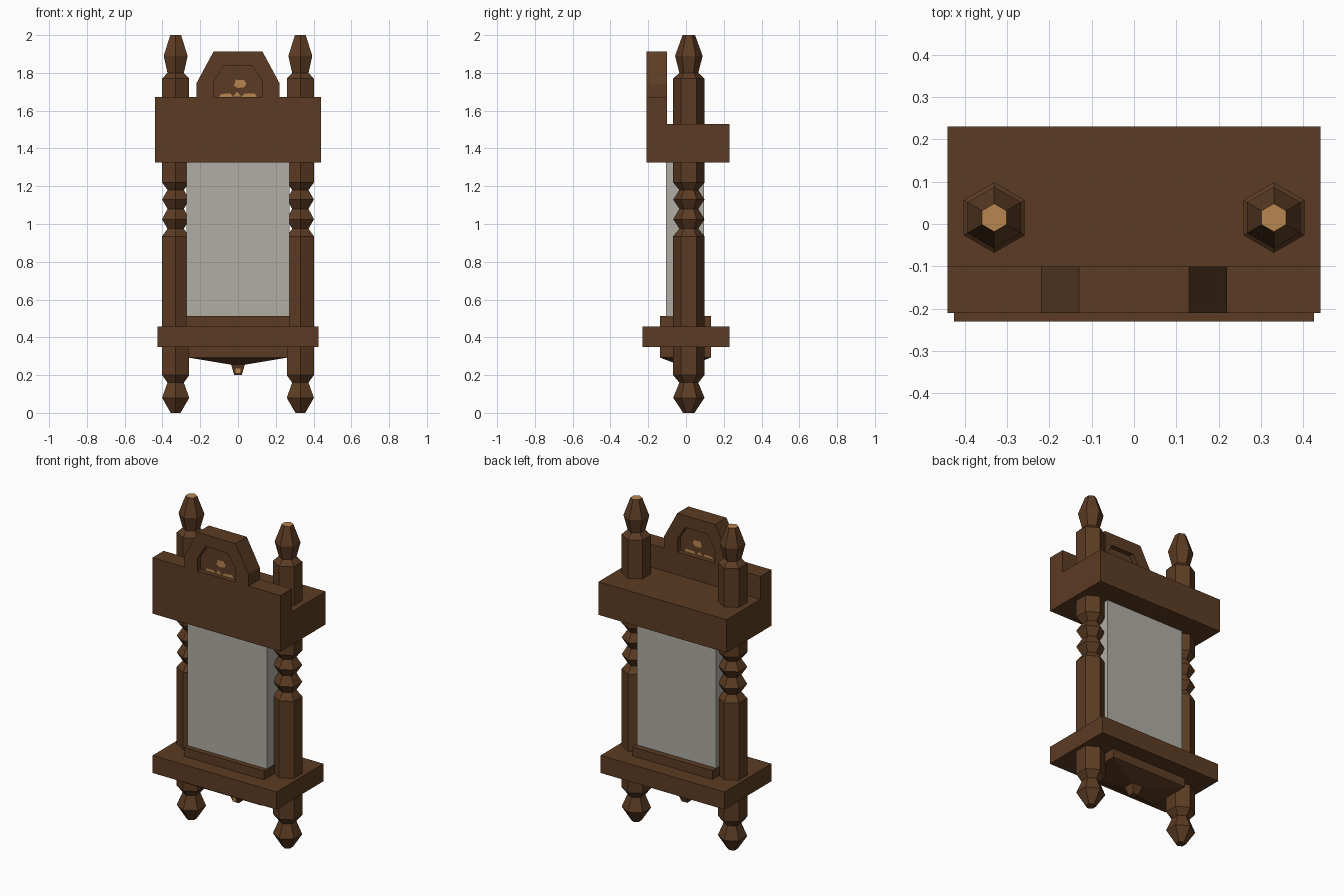
import bpy, bmesh, math

if "Cube" in bpy.data.objects:
    bpy.data.objects.remove(bpy.data.objects["Cube"])


def material(name, rgb):
    m = bpy.data.materials.new(name)
    m.diffuse_color = (*rgb, 1)
    m.use_nodes = True
    m.node_tree.nodes["Principled BSDF"].inputs["Base Color"].default_value = m.diffuse_color
    return m


WOOD = material("dark wood", (0.107, 0.045, 0.017))
GILT = material("light wood", (0.479, 0.235, 0.080))
GLASS = material("grey pane", (0.434, 0.423, 0.376))


def finish(name, bm, *mats):
    bmesh.ops.recalc_face_normals(bm, faces=bm.faces[:])
    me = bpy.data.meshes.new(name)
    bm.to_mesh(me)
    bm.free()
    for m in mats:
        me.materials.append(m)
    ob = bpy.data.objects.new(name, me)
    bpy.context.collection.objects.link(ob)
    return ob


def loft(name, rings, *mats, tip=None):
    """Skin a stack of closed rings; optional material 1 on the last cap."""
    bm = bmesh.new()
    vs = [[bm.verts.new(p) for p in r] for r in rings]
    n = len(vs[0])
    for a, b in zip(vs, vs[1:]):
        for i in range(n):
            j = (i + 1) % n
            bm.faces.new((a[i], a[j], b[j], b[i]))
    bm.faces.new(vs[0][::-1])
    cap = bm.faces.new(vs[-1])
    if tip:
        cap.material_index = 1
    return finish(name, bm, *mats)


def rect(x, y0, y1, z, cx=0):
    return [(cx - x, y0, z), (cx + x, y0, z), (cx + x, y1, z), (cx - x, y1, z)]


def box(name, x, y0, y1, z0, z1, mat=WOOD):
    return loft(name, [rect(x, y0, y1, z0), rect(x, y0, y1, z1)], mat)


def slab(name, pts, y0, y1, mat=WOOD):
    return loft(name, [[(x, y, z) for x, z in pts] for y in (y0, y1)], mat)


# Hexagonal turned posts with feet, beads and finials
profile = [(0.03, 0), (0.083, 0.08), (0.05, 0.16), (0.083, 0.2), (0.083, 0.935),
           (0.05, 0.975), (0.083, 1.025), (0.05, 1.08), (0.083, 1.13),
           (0.05, 1.18), (0.083, 1.22), (0.083, 1.77), (0.05, 1.80),
           (0.073, 1.89), (0.033, 2.0)]
for side, sx in (("left", -1), ("right", 1)):
    rings = [[(sx * 0.33 + r * math.sin(k * math.pi / 3),
               0.015 + r * math.cos(k * math.pi / 3), z) for k in range(6)]
             for r, z in profile]
    loft(side + "_post", rings, WOOD, GILT, tip=True)

# Cornice, shelf, plinth and case
box("cornice", 0.44, -0.21, 0.23, 1.325, 1.53)
box("cornice_front", 0.44, -0.21, -0.10, 1.53, 1.672)
box("shelf", 0.425, -0.23, 0.23, 0.348, 0.457)
box("plinth", 0.275, -0.138, 0.132, 0.457, 0.512)
box("glass_case", 0.272, -0.106, 0.094, 0.512, 1.325, GLASS)

# Underside block tapering to the pendant
loft("lower_block", [rect(0.262, -0.138, 0.132, z) for z in (0.348, 0.293)]
     + [rect(0.036, -0.038, 0.032, 0.255)], WOOD)
loft("pendant", [rect(0.036, -0.038, 0.032, 0.255), rect(0.02, -0.022, 0.016, 0.2)], WOOD)
slab("pendant_inlay", [(-0.012, 0.208), (0.012, 0.208), (0.012, 0.236), (-0.012, 0.236)],
     -0.035, -0.027, GILT)

# Crest frame, open at the bottom, with a recessed panel
half = [(0.22, 1.672), (0.22, 1.745), (0.13, 1.912)]
inner = [(0.13, 1.672), (0.13, 1.752), (0.076, 1.838)]


def mirrored(pts):
    return pts + [(-x, z) for x, z in pts[::-1]]


slab("crest_frame", mirrored(half) + mirrored(inner)[::-1], -0.21, -0.10)
slab("crest_panel", mirrored(inner), -0.18, -0.13)

# Painted ornament on both sides of the crest panel
leaves = [
    [(-0.10, 1.672), (-0.025, 1.672), (-0.04, 1.692), (-0.09, 1.688)],
    [(0.015, 1.672), (0.10, 1.672), (0.09, 1.692), (0.035, 1.69)],
    [(-0.025, 1.674), (0.015, 1.674), (0.012, 1.683), (-0.005, 1.70), (-0.02, 1.683)],
    [(-0.022, 1.733), (0.0, 1.72), (0.032, 1.724), (0.045, 1.742),
     (0.032, 1.762), (-0.012, 1.764), (-0.016, 1.748)],
]
for face, y in (("front", -0.181), ("back", -0.131)):
    for i, pts in enumerate(leaves):
        slab(f"{face}_ornament_{i}", pts, y, y + 0.002, GILT)
